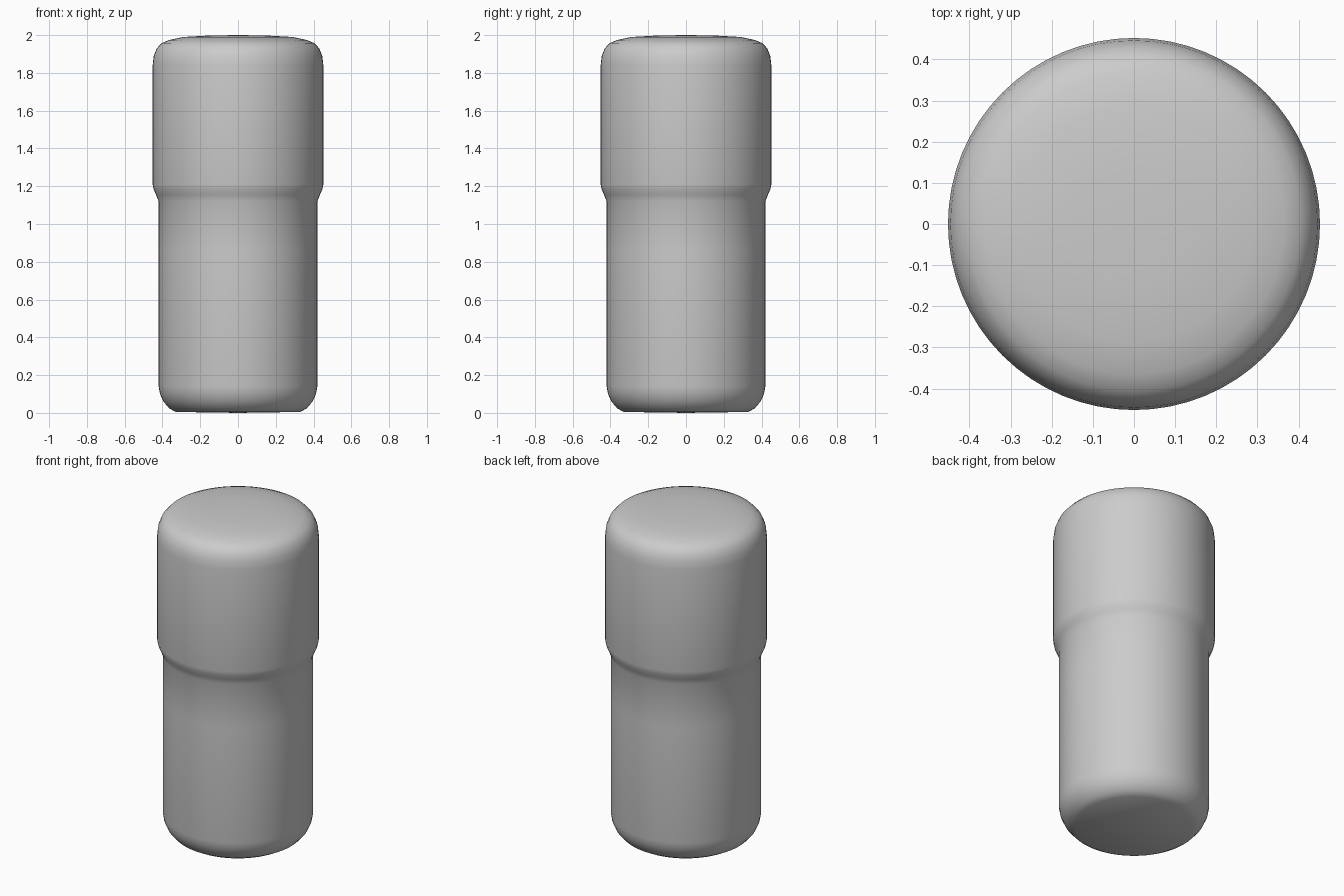
import bpy, bmesh, math

if "Cube" in bpy.data.objects:
    bpy.data.objects.remove(bpy.data.objects["Cube"])

SIDES = 64

# Plain light grey finish
grey = bpy.data.materials.new("light grey")
grey.diffuse_color = (0.6, 0.6, 0.6, 1)
grey.use_nodes = True
grey.node_tree.nodes["Principled BSDF"].inputs["Base Color"].default_value = grey.diffuse_color


def lathe(name, profile, material):
    """Spin (radius, height) points around z; zero radius closes an end."""
    bm = bmesh.new()
    rings = []
    for r, z in profile:
        if r == 0:
            rings.append([bm.verts.new((0, 0, z))] * SIDES)
        else:
            rings.append([bm.verts.new((r * math.cos(2 * math.pi * i / SIDES),
                                        r * math.sin(2 * math.pi * i / SIDES), z))
                          for i in range(SIDES)])
    for low, high in zip(rings, rings[1:]):
        for i in range(SIDES):
            j = (i + 1) % SIDES
            corners = list(dict.fromkeys((low[i], low[j], high[j], high[i])))
            bm.faces.new(corners).smooth = True
    bmesh.ops.recalc_face_normals(bm, faces=bm.faces)
    mesh = bpy.data.meshes.new(name)
    bm.to_mesh(mesh)
    bm.free()
    mesh.materials.append(material)
    obj = bpy.data.objects.new(name, mesh)
    bpy.context.collection.objects.link(obj)
    return obj


# Slim lower body with rounded foot, flared step, wider cap with domed top
base = [(0, 0.005), (0.33, 0.005), (0.365, 0.025), (0.395, 0.06),
        (0.413, 0.1), (0.42, 0.14), (0.42, 0.85), (0.42, 1.12)]
step = [(0.434, 1.155), (0.447, 1.185), (0.452, 1.21)]
cap = [(0.452, 1.84), (0.446, 1.89), (0.43, 1.93), (0.405, 1.957),
       (0.365, 1.974), (0.29, 1.99), (0.15, 1.998), (0, 2.0)]
lathe("capped_container", base + step + cap, grey)
# Settle the foot on the ground
bpy.data.objects["capped_container"].data.vertices[0].co.z = 0.0
